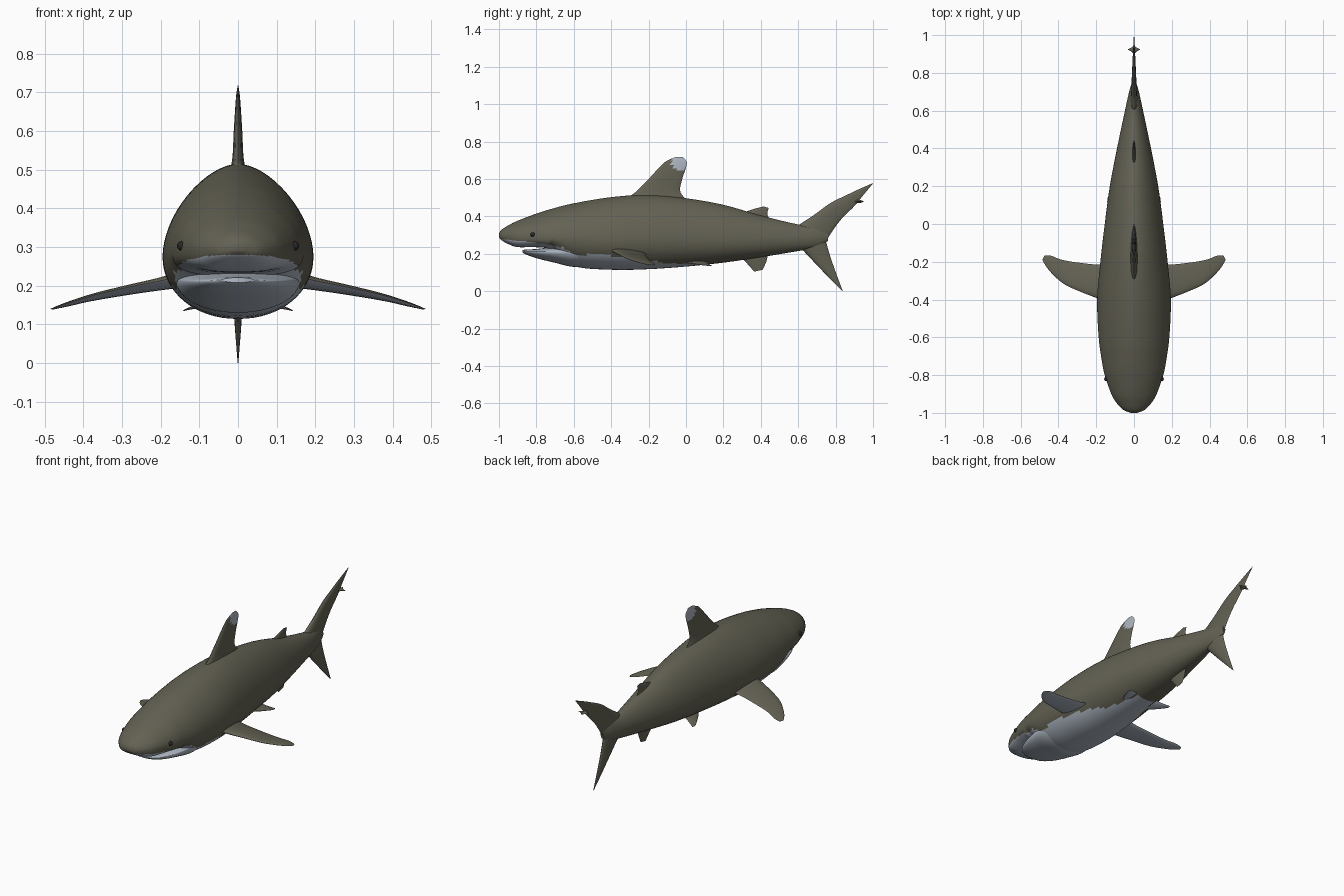
import bpy
import bmesh
import math
from mathutils import Vector

cube = bpy.data.objects.get("Cube")
if cube:
    bpy.data.objects.remove(cube)


def material(name, colour):
    mat = bpy.data.materials.new(name)
    mat.use_nodes = True
    mat.diffuse_color = (*colour, 1)
    bsdf = mat.node_tree.nodes["Principled BSDF"]
    bsdf.inputs["Base Color"].default_value = (*colour, 1)
    bsdf.inputs["Roughness"].default_value = 0.7
    return mat


OLIVE = material("olive skin", (0.125, 0.12, 0.086))
PALE = material("pale belly", (0.42, 0.47, 0.54))
DARK = material("dark eye", (0.02, 0.02, 0.018))


def smooth_rows(rows, steps):
    """Run a smooth curve through rows of numbers."""
    result = []
    for i in range(len(rows) - 1):
        quad = [rows[max(0, min(len(rows) - 1, i + k))] for k in (-1, 0, 1, 2)]
        for s in range(steps):
            t = s / steps
            result.append([
                b + t * ((c - a) + t * ((2 * a - 5 * b + 4 * c - d) + t * (3 * (b - c) + d - a))) / 2
                for a, b, c, d in zip(*quad)])
    return result + [list(rows[-1])]


def loft(name, rings, is_pale, mirrored=False, sharp=50):
    """Skin closed rings of points; is_pale(centre, normal) picks the colour."""
    bm = bmesh.new()
    loops = [[bm.verts.new(p) for p in ring] for ring in rings]
    count = len(loops[0])
    for one, two in zip(loops, loops[1:]):
        for j in range(count):
            k = (j + 1) % count
            bm.faces.new((one[j], one[k], two[k], two[j]))
    bm.faces.new(loops[0])
    bm.faces.new(loops[-1])
    bmesh.ops.recalc_face_normals(bm, faces=bm.faces)
    for face in bm.faces:
        face.material_index = int(is_pale(face.calc_center_median(), face.normal))
    mesh = bpy.data.meshes.new(name)
    bm.to_mesh(mesh)
    bm.free()
    mesh.materials.append(OLIVE)
    mesh.materials.append(PALE)
    mesh.shade_smooth()
    mesh.set_sharp_from_angle(angle=math.radians(sharp))
    obj = bpy.data.objects.new(name, mesh)
    bpy.context.collection.objects.link(obj)
    if mirrored:
        obj.modifiers.new("Mirror", 'MIRROR')
    return obj


def body_ring(y, width, top, mid, bottom, low_power, count=64):
    """Oval section with separate heights above and below its widest line."""
    ring = []
    for i in range(count):
        a = math.tau * i / count
        c, s = math.cos(a), math.sin(a)
        n = 1.8 if s > 0 else low_power
        height = top - mid if s > 0 else mid - bottom
        x = math.copysign(abs(c) ** (2 / n), c) * width
        ring.append((x, y, mid + math.copysign(abs(s) ** (2 / n), s) * height))
    return ring


def fin(name, stations, normal, is_pale=lambda c, n: False, mirrored=False):
    """Lens-section fin; stations hold a leading point, trailing point and half thickness."""
    rows = [(*lead, *trail, thick) for lead, trail, thick in stations]
    normal = Vector(normal).normalized()
    half = 8
    rings = []
    for row in smooth_rows(rows, 5):
        lead, trail, thick = Vector(row[:3]), Vector(row[3:6]), max(row[6], 0.0005)
        ring = []
        for i in range(half * 2):
            f = (1 - math.cos(math.pi * i / half)) / 2
            bulge = math.sin(math.pi * i / half) * (1.15 - 0.5 * f)
            ring.append(lead.lerp(trail, f) + normal * thick * bulge)
        rings.append(ring)
    return loft(name, rings, is_pale, mirrored, 70)


def upright(rows):
    """Stations lying on the centre plane, from leading y, z and trailing y, z."""
    return [((0, a, b), (0, c, d), t) for a, b, c, d, t in rows]


# Edge between the olive back and the pale belly
EDGE = [(-1.0, 0.28), (-0.9, 0.272), (-0.75, 0.252), (-0.66, 0.235), (-0.6, 0.19),
        (-0.45, 0.205), (-0.38, 0.185), (-0.2, 0.17), (-0.1, 0.147), (0.1, 0.15), (0.18, 0.1)]


def belly(centre, normal):
    for (y0, z0), (y1, z1) in zip(EDGE, EDGE[1:]):
        if y0 <= centre.y < y1:
            return centre.z < z0 + (z1 - z0) * (centre.y - y0) / (y1 - y0)
    return False


# Body: y, half width, top, widest height, bottom
body_rows = [
    (-1.0, 0.015, 0.31, 0.298, 0.288), (-0.985, 0.055, 0.33, 0.295, 0.272),
    (-0.95, 0.09, 0.352, 0.295, 0.252), (-0.9, 0.12, 0.377, 0.295, 0.236),
    (-0.8, 0.155, 0.415, 0.29, 0.235), (-0.72, 0.171, 0.44, 0.285, 0.22),
    (-0.6, 0.187, 0.47, 0.28, 0.135), (-0.4, 0.195, 0.503, 0.275, 0.115),
    (-0.2, 0.178, 0.515, 0.275, 0.118), (0, 0.155, 0.497, 0.275, 0.132),
    (0.2, 0.128, 0.462, 0.27, 0.153), (0.4, 0.09, 0.405, 0.275, 0.182),
    (0.6, 0.048, 0.357, 0.28, 0.215), (0.7, 0.026, 0.345, 0.285, 0.235),
    (0.76, 0.008, 0.32, 0.29, 0.27)]
loft("body", [body_ring(*row, 3 if row[0] < -0.72 else 2.1)
              for row in smooth_rows(body_rows, 8)], belly)

# Lower jaw, tucked under the snout
jaw_rows = [
    (-0.875, 0.04, 0.221, 0.215, 0.208), (-0.85, 0.08, 0.223, 0.212, 0.194),
    (-0.79, 0.118, 0.227, 0.212, 0.174), (-0.7, 0.145, 0.24, 0.212, 0.152),
    (-0.6, 0.16, 0.26, 0.212, 0.13), (-0.5, 0.15, 0.26, 0.212, 0.135)]
loft("lower_jaw", [body_ring(*row, 2) for row in smooth_rows(jaw_rows, 5)],
     lambda c, n: True)

# Fins on the centre plane
SIDEWAYS = (1, 0, 0)
fin("dorsal_fin", upright([
    (-0.33, 0.49, 0.02, 0.475, 0.026), (-0.27, 0.53, -0.03, 0.53, 0.016),
    (-0.2, 0.6, -0.02, 0.6, 0.012), (-0.145, 0.66, -0.002, 0.655, 0.008),
    (-0.107, 0.695, 0.004, 0.69, 0.005), (-0.055, 0.718, -0.018, 0.718, 0.001)]),
    SIDEWAYS, lambda c, n: math.hypot(c.y + 0.03, c.z - 0.695) < 0.047)
fin("second_dorsal_fin", upright([
    (0.28, 0.41, 0.46, 0.37, 0.012), (0.35, 0.436, 0.435, 0.41, 0.007),
    (0.415, 0.453, 0.442, 0.445, 0.001)]), SIDEWAYS)
fin("anal_fin", upright([
    (0.28, 0.2, 0.44, 0.205, 0.012), (0.325, 0.15, 0.43, 0.16, 0.007),
    (0.365, 0.105, 0.41, 0.115, 0.001)]), SIDEWAYS)
fin("upper_tail_lobe", upright([
    (0.58, 0.34, 0.74, 0.25, 0.022), (0.68, 0.405, 0.775, 0.31, 0.016),
    (0.77, 0.47, 0.83, 0.385, 0.012), (0.86, 0.515, 0.9, 0.455, 0.008),
    (0.93, 0.548, 0.945, 0.51, 0.004), (1.0, 0.578, 1.0, 0.576, 0.001)]), SIDEWAYS)
fin("lower_tail_lobe", upright([
    (0.61, 0.235, 0.745, 0.28, 0.022), (0.69, 0.15, 0.77, 0.19, 0.014),
    (0.76, 0.077, 0.805, 0.09, 0.008), (0.836, 0, 0.838, 0.002, 0.001)]), SIDEWAYS)

# Paired fins
fin("pectoral_fins", [
    ((0.13, -0.42, 0.235), (0.13, -0.21, 0.205), 0.024),
    ((0.19, -0.395, 0.215), (0.19, -0.215, 0.195), 0.016),
    ((0.28, -0.36, 0.197), (0.29, -0.205, 0.178), 0.011),
    ((0.375, -0.315, 0.175), (0.38, -0.19, 0.162), 0.008),
    ((0.45, -0.245, 0.152), (0.44, -0.168, 0.148), 0.005),
    ((0.485, -0.19, 0.14), (0.475, -0.168, 0.139), 0.001)],
    (0.2, 0, 1), lambda c, n: n.z < 0, True)
fin("pelvic_fins", [
    ((0.05, -0.04, 0.165), (0.05, 0.1, 0.165), 0.012),
    ((0.1, 0.03, 0.15), (0.1, 0.12, 0.148), 0.007),
    ((0.142, 0.115, 0.136), (0.139, 0.14, 0.135), 0.001)],
    (0.3, 0, 1), lambda c, n: n.z < 0, True)
fin("tail_notch_barbs", [
    ((0, 0.895, 0.48), (0, 0.95, 0.48), 0.01),
    ((0.012, 0.912, 0.48), (0.012, 0.935, 0.48), 0.004),
    ((0.032, 0.922, 0.48), (0.032, 0.926, 0.48), 0.001)], (0, 0, 1), mirrored=True)

# Eyes
for side, x in (("left", 1), ("right", -1)):
    bpy.ops.mesh.primitive_uv_sphere_add(
        segments=16, ring_count=10, radius=0.012, location=(x * 0.146, -0.82, 0.303))
    eye = bpy.context.object
    eye.name = side + "_eye"
    eye.data.materials.append(DARK)
    bpy.ops.object.shade_smooth()
